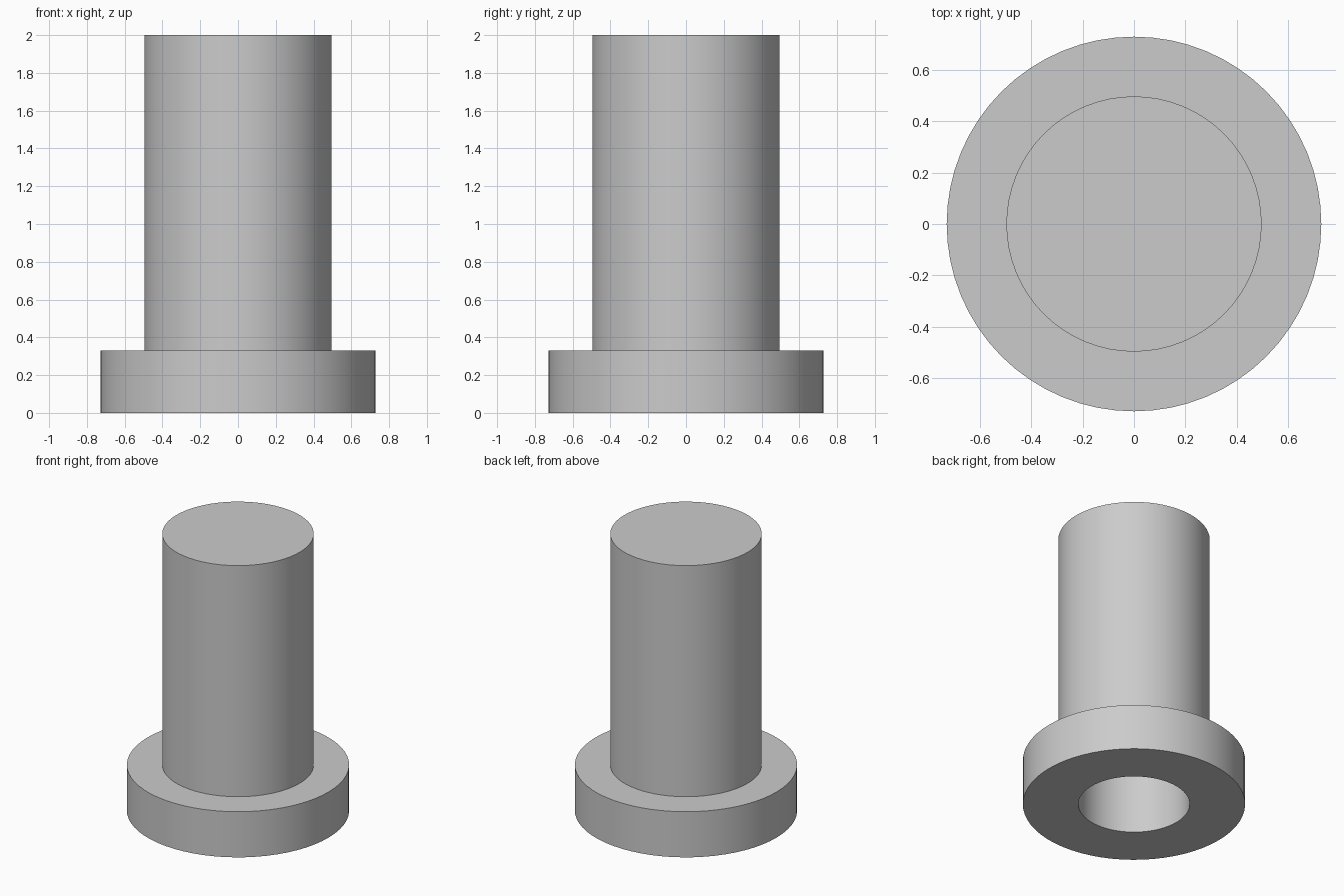
import bpy
import bmesh
import math
from mathutils import Matrix, Vector

cube = bpy.data.objects.get("Cube")
if cube:
    bpy.data.objects.remove(cube, do_unlink=True)

# Single grey material
GREY = (0.6, 0.6, 0.6, 1.0)
grey = bpy.data.materials.new("plain grey")
grey.use_nodes = True
grey.diffuse_color = GREY
grey.node_tree.nodes["Principled BSDF"].inputs["Base Color"].default_value = GREY

SEGMENTS = 64
FLANGE_R, SHAFT_R, BORE_R = 0.728, 0.496, 0.365
FLANGE_TOP, TOP, BORE_TOP = 0.33, 2.0, 1.8


def lathe(name, profile):
    """Spin an (r, z) profile round the z axis into one closed solid."""
    bm = bmesh.new()
    verts = [bm.verts.new((r, 0, z)) for r, z in profile]
    edges = [bm.edges.new(pair) for pair in zip(verts, verts[1:])]
    bmesh.ops.spin(bm, geom=verts + edges, cent=(0, 0, 0), axis=(0, 0, 1),
                   angle=math.tau, steps=SEGMENTS, use_merge=True)
    bmesh.ops.remove_doubles(bm, verts=bm.verts, dist=0.0001)
    bmesh.ops.recalc_face_normals(bm, faces=bm.faces)
    mesh = bpy.data.meshes.new(name)
    bm.to_mesh(mesh)
    bm.free()
    mesh.materials.append(grey)
    obj = bpy.data.objects.new(name, mesh)
    bpy.context.collection.objects.link(obj)
    bpy.ops.object.select_all(action="DESELECT")
    obj.select_set(True)
    bpy.context.view_layer.objects.active = obj
    bpy.ops.object.shade_smooth_by_angle(angle=math.radians(30))
    return obj


# Flanged sleeve: closed top, shaft, flange, and a blind bore from below
lathe("flanged_sleeve", [
    (0, TOP), (SHAFT_R, TOP), (SHAFT_R, FLANGE_TOP),
    (FLANGE_R, FLANGE_TOP), (FLANGE_R, 0),
    (BORE_R, 0), (BORE_R, BORE_TOP), (0, BORE_TOP),
])
